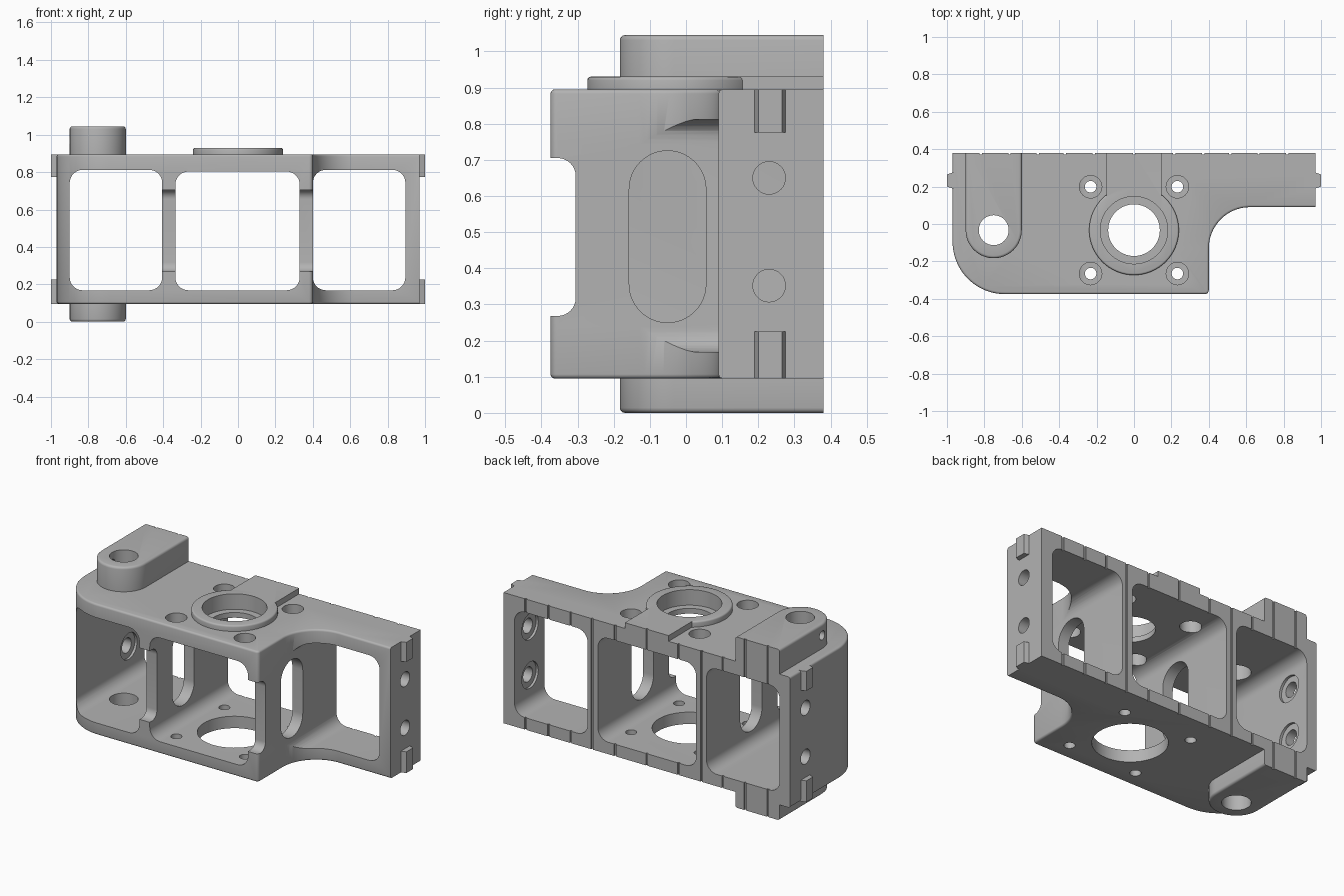
import bpy, bmesh
from math import cos, sin, pi, radians

if "Cube" in bpy.data.objects:
    bpy.data.objects.remove(bpy.data.objects["Cube"])

grey = bpy.data.materials.new("machined grey")
grey.use_nodes = True
grey.diffuse_color = (0.45, 0.45, 0.45, 1)
grey.node_tree.nodes["Principled BSDF"].inputs["Base Color"].default_value = (0.45, 0.45, 0.45, 1)

BACK = 0.38
BORE_Y = -0.033


def arc(cx, cy, r, a0, a1, n=12):
    return [(cx + r * cos(radians(a0 + (a1 - a0) * i / n)),
             cy + r * sin(radians(a0 + (a1 - a0) * i / n))) for i in range(n + 1)]


def rounded(u0, u1, v0, v1, r, n=8):
    return (arc(u1 - r, v1 - r, r, 0, 90, n) + arc(u0 + r, v1 - r, r, 90, 180, n)
            + arc(u0 + r, v0 + r, r, 180, 270, n) + arc(u1 - r, v0 + r, r, 270, 360, n))


def circle(u, v, r, n=48):
    return arc(u, v, r, 0, 360, n)[:-1]


def prism(name, pts, axis, lo, hi, fillet=0.0):
    """Extrude a 2D profile along an axis, optionally rounding its end rims."""
    place = {"x": lambda u, v, w: (w, u, v),
             "y": lambda u, v, w: (u, w, v),
             "z": lambda u, v, w: (u, v, w)}[axis]
    bm = bmesh.new()
    face = bm.faces.new([bm.verts.new(place(u, v, lo)) for u, v in pts])
    new = bmesh.ops.extrude_face_region(bm, geom=[face])["geom"]
    step = place(0, 0, hi - lo)
    bmesh.ops.translate(bm, vec=step, verts=[g for g in new if isinstance(g, bmesh.types.BMVert)])
    bmesh.ops.remove_doubles(bm, verts=bm.verts, dist=1e-5)
    bmesh.ops.recalc_face_normals(bm, faces=bm.faces)
    if fillet:
        rim = []
        for e in bm.edges:
            a, b = e.verts[0].co, e.verts[1].co
            flat = abs(a.z - b.z) < 1e-5
            sharp_end = min(a.y, b.y) > BACK - 0.01 or min(a.x, b.x) > 0.96
            if flat and not sharp_end:
                rim.append(e)
        bmesh.ops.bevel(bm, geom=rim, offset=fillet, segments=3, profile=0.5, affect="EDGES")
    mesh = bpy.data.meshes.new(name)
    bm.to_mesh(mesh)
    bm.free()
    mesh.materials.append(grey)
    ob = bpy.data.objects.new(name, mesh)
    bpy.context.collection.objects.link(ob)
    return ob


def combine(target, tool, operation):
    mod = target.modifiers.new("combine", "BOOLEAN")
    mod.operation, mod.solver, mod.object = operation, "EXACT", tool
    bpy.context.view_layer.objects.active = target
    bpy.ops.object.modifier_apply(modifier=mod.name)
    bpy.data.objects.remove(tool)


# Main block: rounded front corner, concave sweep to the narrow arm
outline = (arc(-0.69, -0.095, 0.28, 180, 270, 20) + arc(0.38, -0.355, 0.02, 270, 360, 4)
           + arc(0.62, -0.13, 0.22, 180, 90, 20) + [(0.97, 0.09), (0.97, BACK), (-0.97, BACK)])
housing = prism("housing", outline, "z", 0.095, 0.895, 0.012)


def add(*args):
    combine(housing, prism(*args), "UNION")


def cut(*args):
    combine(housing, prism("cutter", *args), "DIFFERENCE")


# Pivot lug on top and bottom
add("pivot_lug", arc(-0.75, BORE_Y, 0.15, 180, 360, 32) + [(-0.6, BACK), (-0.9, BACK)],
    "z", 0.0, 1.045, 0.014)

# Raised bearing ring with a strip running to the back
add("bearing_ring", circle(0, BORE_Y, 0.24, 64), "z", 0.85, 0.93, 0.01)
add("bearing_strip", [(-0.148, 0), (0.148, 0), (0.148, BACK), (-0.148, BACK)], "z", 0.85, 0.93)

# Locating tabs at the four end corners
for side in (-1, 1):
    tab = [(side * x, y) for x, y in ((0.95, 0.19), (0.97, 0.19), (1.0, 0.2),
                                      (1.0, 0.265), (0.97, 0.275), (0.95, 0.275))]
    for lo, hi in ((0.095, 0.225), (0.775, 0.895)):
        add("locating_tab", tab, "z", lo, hi)

# Three large windows from front to back
for x0, x1, top in ((-0.9, -0.405, 0.812), (-0.335, 0.33, 0.803), (0.4, 0.895, 0.812)):
    cut(rounded(x0, x1, 0.168, top, 0.07), "y", -1, 1)

# Recess in the front of the webs, and slots through the webs
cut(rounded(-0.8, -0.305, 0.268, 0.705, 0.05), "x", -0.8, 0.8)
cut(rounded(-0.157, 0.055, 0.25, 0.725, 0.1059, 16), "x", -0.6, 0.6)

# Bearing bore with counterbore, and the larger opening below
cut(circle(0, BORE_Y, 0.18, 64), "z", 0.835, 1.1)
cut(circle(0, BORE_Y, 0.138, 64), "z", 0.5, 1.1)
cut(circle(0, BORE_Y, 0.207, 64), "z", -0.1, 0.3)

# Bolt holes around the bearing
for x in (-0.232, 0.232):
    for y in (BORE_Y - 0.232, BORE_Y + 0.232):
        cut(circle(x, y, 0.06, 32), "z", 0.5, 1.1)
        cut(circle(x, y, 0.031, 24), "z", -0.1, 0.5)

# Pivot bore and its small side hole
cut(circle(-0.75, BORE_Y, 0.08), "z", -0.2, 1.2)
cut(circle(BORE_Y, 0.975, 0.027, 20), "x", -1, -0.76)

# Mounting holes in the end walls, spotfaced inside
for z in (0.352, 0.65):
    cut(circle(0.23, z, 0.045, 32), "x", -1.1, -0.8)
    cut(circle(0.23, z, 0.045, 32), "x", 0.8, 1.1)
    cut(circle(0.23, z, 0.08, 32), "x", -0.915, -0.8)
    cut(circle(0.23, z, 0.08, 32), "x", 0.8, 0.91)

# Fine vertical grooves on the back
for x in (-0.82, -0.665, -0.515, -0.37, -0.215, 0, 0.215, 0.37, 0.515, 0.665, 0.82):
    cut([(x - 0.006, BACK - 0.008), (x + 0.006, BACK - 0.008),
         (x + 0.006, BACK + 0.05), (x - 0.006, BACK + 0.05)], "z", -0.2, 1.2)

# Smooth curves, crisp edges
bpy.ops.object.select_all(action="DESELECT")
housing.select_set(True)
bpy.context.view_layer.objects.active = housing
bpy.ops.object.shade_smooth_by_angle(angle=radians(32))
